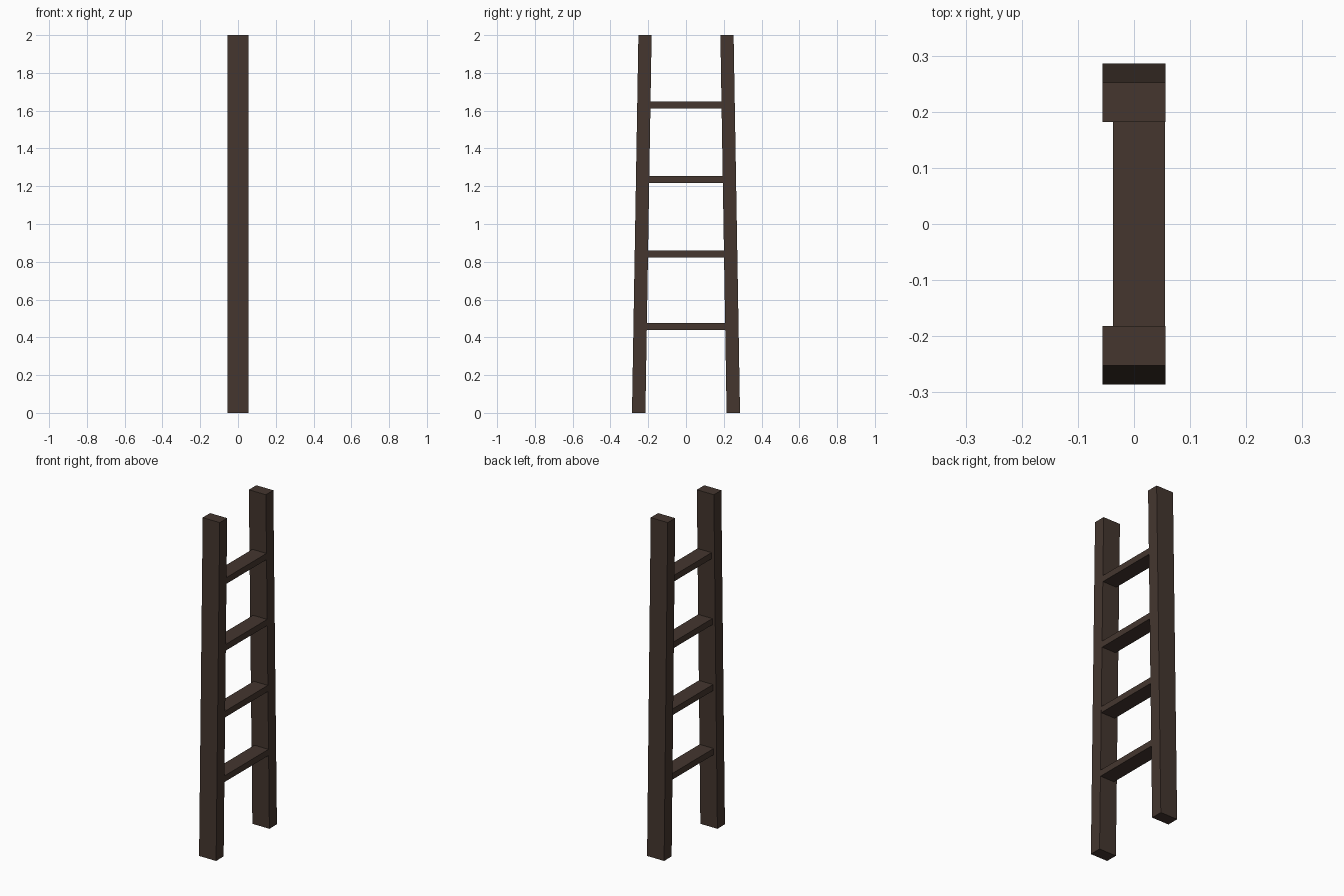
import bpy, bmesh

if "Cube" in bpy.data.objects:
    bpy.data.objects.remove(bpy.data.objects["Cube"])

wood = bpy.data.materials.new("dark_brown_wood")
wood.diffuse_color = (0.058, 0.037, 0.028, 1.0)
wood.use_nodes = True
wood.node_tree.nodes["Principled BSDF"].inputs["Base Color"].default_value = wood.diffuse_color


def prism(name, profile, x0, x1):
    """Extrude a (y, z) outline along x."""
    bm = bmesh.new()
    face = bm.faces.new([bm.verts.new((x0, y, z)) for y, z in profile])
    ext = bmesh.ops.extrude_face_region(bm, geom=[face])
    verts = [g for g in ext["geom"] if isinstance(g, bmesh.types.BMVert)]
    bmesh.ops.translate(bm, verts=verts, vec=(x1 - x0, 0, 0))
    bmesh.ops.recalc_face_normals(bm, faces=bm.faces)
    mesh = bpy.data.meshes.new(name)
    bm.to_mesh(mesh)
    bm.free()
    mesh.materials.append(wood)
    obj = bpy.data.objects.new(name, mesh)
    bpy.context.collection.objects.link(obj)
    return obj


def inner_y(z):
    """Inner edge of the leaning rails at height z."""
    return 0.215 - 0.0165 * z


# Two side rails leaning towards each other at the top
for name, s in (("front_rail", -1), ("back_rail", 1)):
    prism(name, [(s * 0.215, 0), (s * 0.286, 0), (s * 0.252, 2), (s * 0.182, 2)],
          -0.056, 0.056)

# Four flat rungs, near-flush with the right side of the rails
for i, z in enumerate((0.457, 0.84, 1.235, 1.63)):
    b, t = z - 0.0185, z + 0.0185
    yb, yt = inner_y(b) + 0.003, inner_y(t) + 0.003
    prism(f"rung_{i + 1}", [(-yb, b), (yb, b), (yt, t), (-yt, t)], -0.037, 0.0555)
